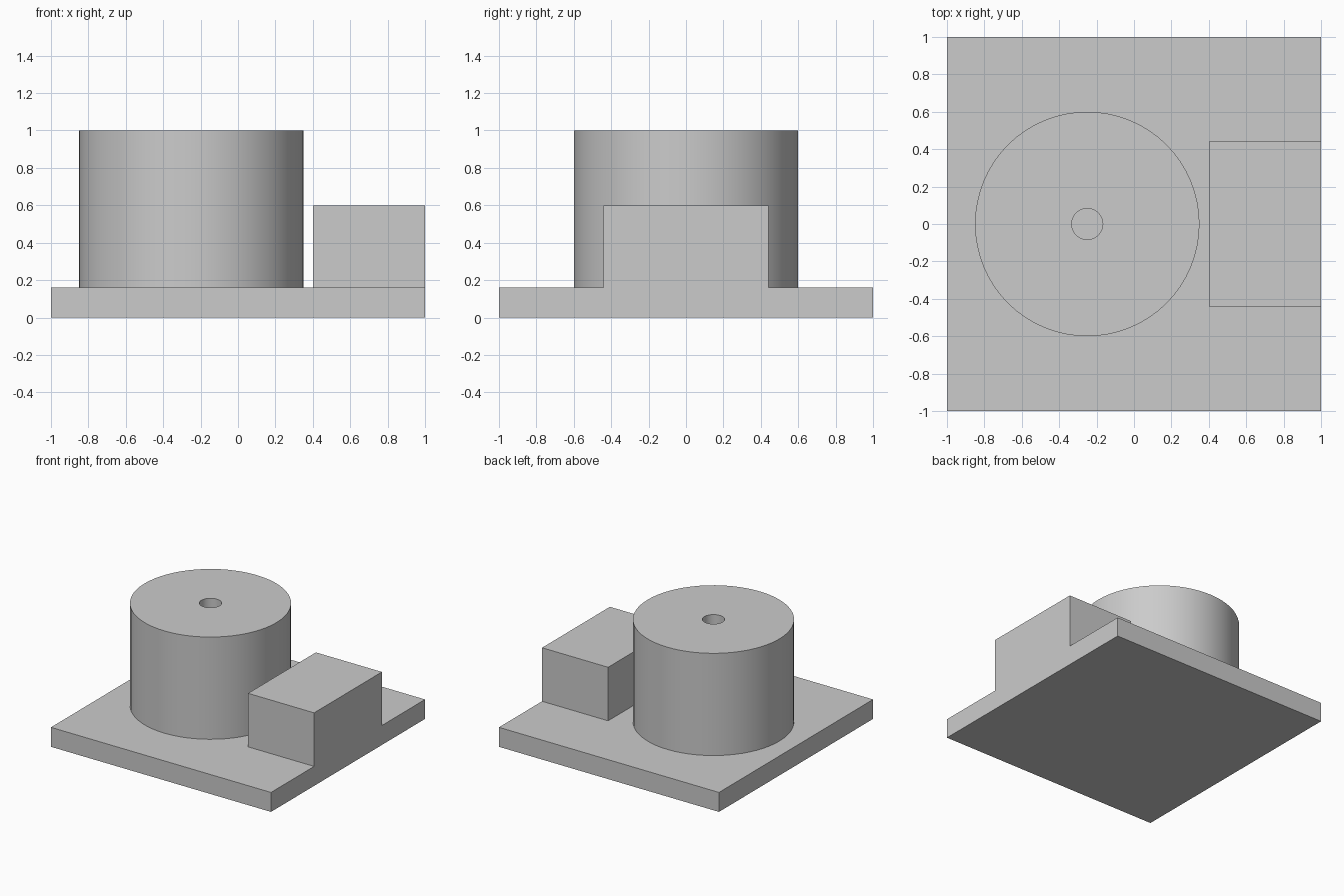
import bpy
import bmesh
import math
from mathutils import Matrix, Vector

cube = bpy.data.objects.get("Cube")
if cube:
    bpy.data.objects.remove(cube, do_unlink=True)

PLATE_TOP = 0.16

grey = bpy.data.materials.new("plain grey")
colour = (0.6, 0.6, 0.6, 1)
grey.diffuse_color = colour
grey.use_nodes = True
grey.node_tree.nodes["Principled BSDF"].inputs["Base Color"].default_value = colour


def add_object(name, bm):
    bmesh.ops.recalc_face_normals(bm, faces=bm.faces[:])
    mesh = bpy.data.meshes.new(name)
    bm.to_mesh(mesh)
    bm.free()
    mesh.materials.append(grey)
    obj = bpy.data.objects.new(name, mesh)
    bpy.context.collection.objects.link(obj)
    return obj


def box(name, low, high):
    low, high = Vector(low), Vector(high)
    bm = bmesh.new()
    bmesh.ops.create_cube(
        bm, size=1,
        matrix=Matrix.Translation((low + high) / 2) @ Matrix.Diagonal((*(high - low), 1)))
    return add_object(name, bm)


def lathe(name, profile, centre, steps=64):
    """Spin a radius/height profile around a vertical axis."""
    bm = bmesh.new()
    verts = [bm.verts.new((r, 0, z)) for r, z in profile]
    edges = [bm.edges.new(pair) for pair in zip(verts, verts[1:])]
    bmesh.ops.spin(bm, geom=verts + edges, cent=(0, 0, 0), axis=(0, 0, 1),
                   angle=math.tau, steps=steps, use_duplicate=False)
    bmesh.ops.remove_doubles(bm, verts=bm.verts[:], dist=0.0001)
    bmesh.ops.translate(bm, verts=bm.verts[:], vec=centre)
    return add_object(name, bm)


# Square base and the block flush with its left edge
box("base_plate", (-1, -1, 0), (1, 1, PLATE_TOP))
box("side_block", (0.4, -0.44, PLATE_TOP), (1, 0.44, 0.6))

# Round drum with a bore running down to the plate
drum = lathe("drum", [(0.6, PLATE_TOP), (0.6, 1), (0.083, 1), (0.083, PLATE_TOP)],
             (-0.25, 0, 0))
bpy.ops.object.select_all(action="DESELECT")
drum.select_set(True)
bpy.context.view_layer.objects.active = drum
bpy.ops.object.shade_smooth_by_angle(angle=math.radians(30))
